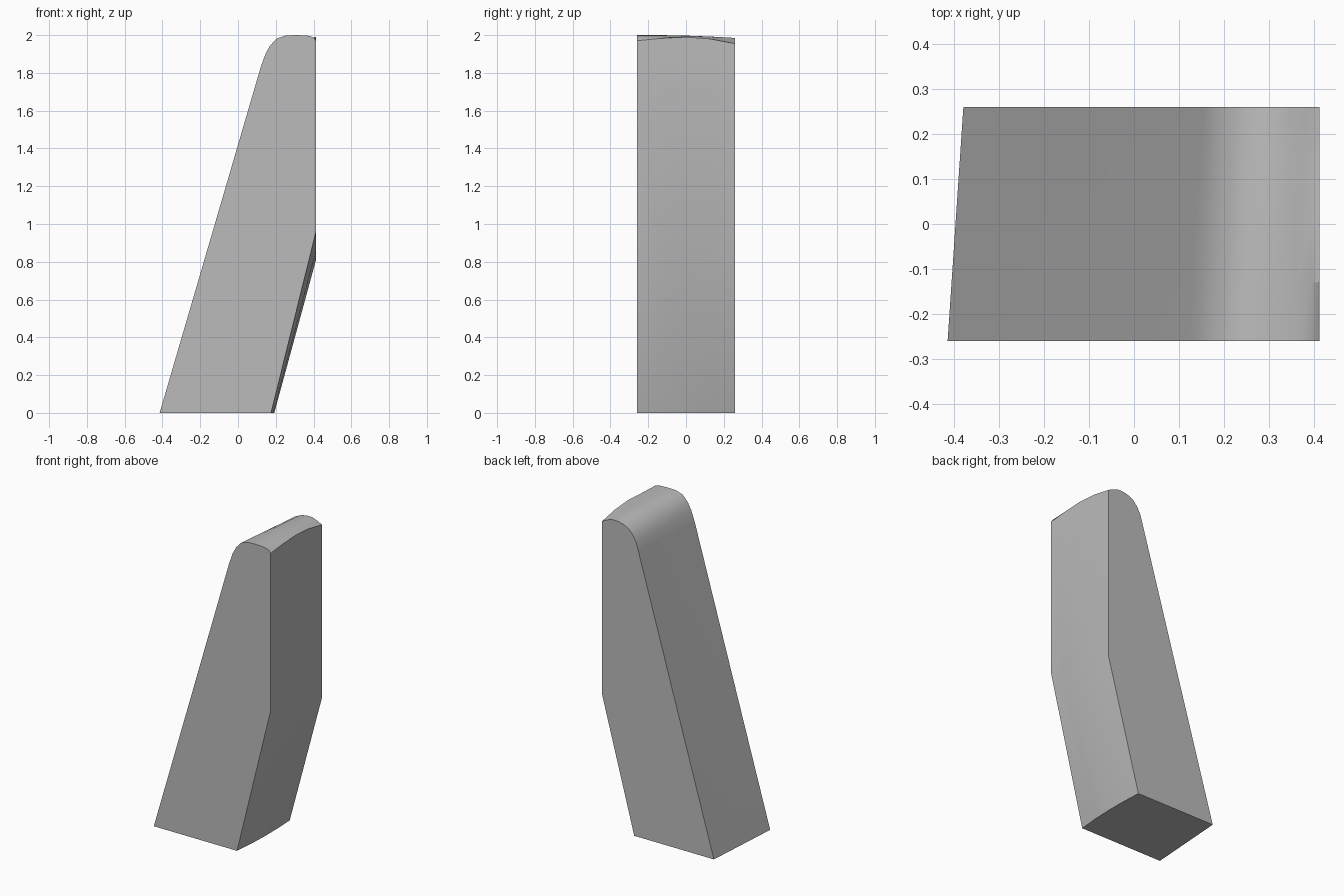
import bpy, bmesh, math

cube = bpy.data.objects.get("Cube")
if cube:
    bpy.data.objects.remove(cube, do_unlink=True)

mat = bpy.data.materials.new("light_grey")
mat.use_nodes = True
grey = (0.5, 0.5, 0.5, 1)
mat.diffuse_color = grey
mat.node_tree.nodes["Principled BSDF"].inputs["Base Color"].default_value = grey

HALF_DEPTH = 0.26
SIDE = 0.413
# Per section, front to back: foot x, knee height, top corner height
RIGHT_SIDE = [(0.175, 0.96, 1.97), (0.187, 0.86, 1.983), (0.192, 0.81, 1.99),
              (0.191, 0.82, 1.98), (0.185, 0.845, 1.955)]
# Rounded crown at the front and at the back, left to right
CROWN_FRONT = [(0.12, 1.83), (0.145, 1.9), (0.17, 1.945), (0.205, 1.982),
               (0.25, 1.997), (0.3, 2.0), (0.37, 1.997), (0.4, 1.988)]
CROWN_BACK = [(0.155, 1.83), (0.17, 1.88), (0.195, 1.925), (0.225, 1.958),
              (0.265, 1.977), (0.3, 1.985), (0.345, 1.985), (0.385, 1.97)]


def mix(a, b, t):
    return a + (b - a) * t


# Leaning block lofted through cross-sections from front to back
bm = bmesh.new()
rings = []
for i, (foot, knee, corner) in enumerate(RIGHT_SIDE):
    t = i / (len(RIGHT_SIDE) - 1)
    y = mix(-HALF_DEPTH, HALF_DEPTH, t)
    lift = 0.005 * math.sin(math.pi * t)
    profile = [(mix(-0.415, -0.38, t), 0)]
    for n, (f, b) in enumerate(zip(CROWN_FRONT, CROWN_BACK)):
        profile.append((mix(f[0], b[0], t), mix(f[1], b[1], t) + (lift if n > 3 else 0)))
    profile += [(SIDE, corner), (SIDE, knee), (foot, 0)]
    rings.append([bm.verts.new((x, y, z)) for x, z in profile])

for a, b in zip(rings, rings[1:]):
    for j in range(len(a)):
        k = (j + 1) % len(a)
        bm.faces.new((a[j], a[k], b[k], b[j]))
bm.faces.new(rings[0])
bm.faces.new(rings[-1][::-1])
bmesh.ops.recalc_face_normals(bm, faces=bm.faces)

mesh = bpy.data.meshes.new("leaning_block")
bm.to_mesh(mesh)
bm.free()
mesh.materials.append(mat)
block = bpy.data.objects.new("leaning_block", mesh)
bpy.context.collection.objects.link(block)

# Soft shading on the crown and bulging side, crisp outer edges
bpy.ops.object.select_all(action="DESELECT")
block.select_set(True)
bpy.context.view_layer.objects.active = block
bpy.ops.object.shade_smooth_by_angle(angle=math.radians(30))
